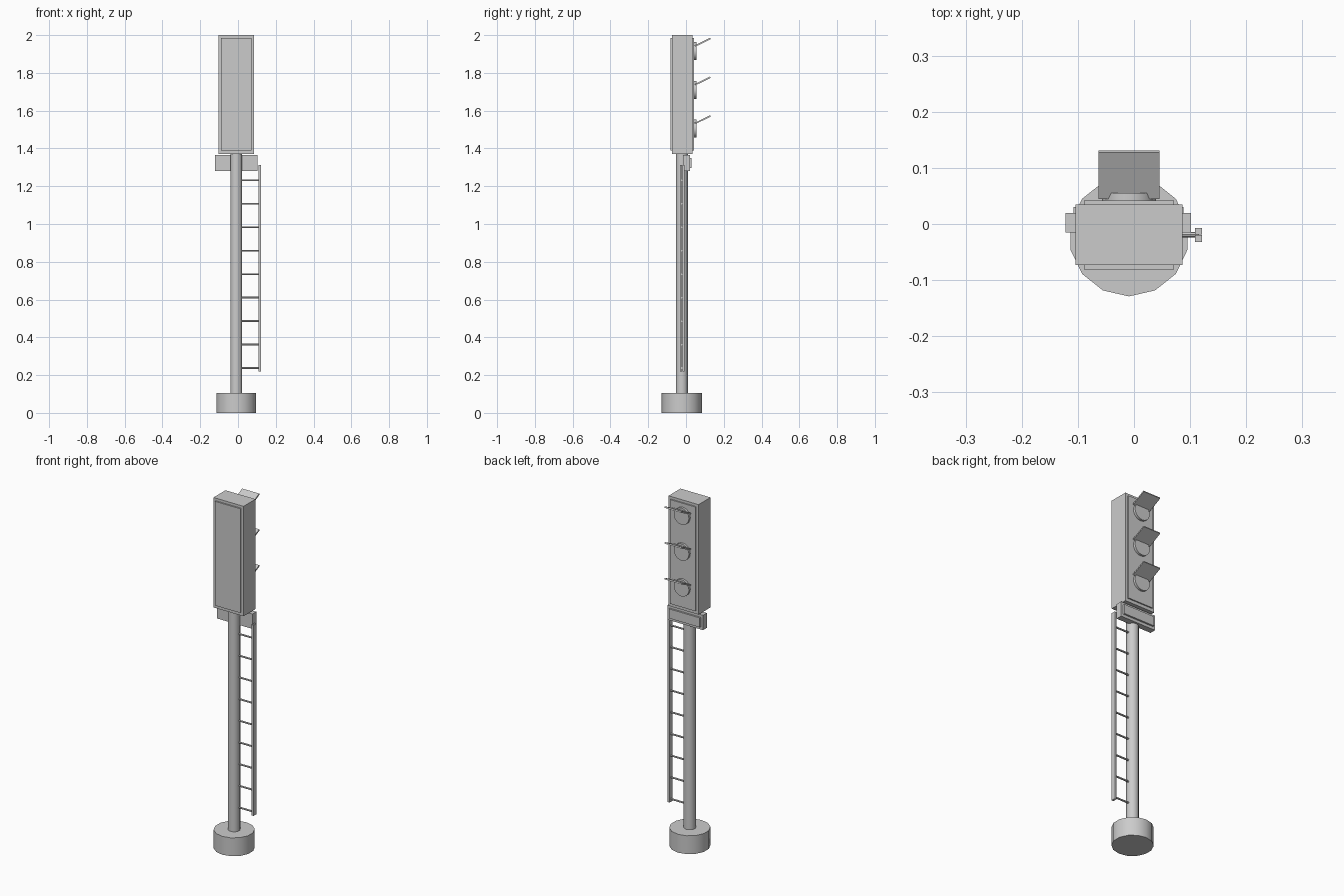
import bpy, bmesh, math
from mathutils import Matrix, Vector

if "Cube" in bpy.data.objects:
    bpy.data.objects.remove(bpy.data.objects["Cube"], do_unlink=True)

grey = bpy.data.materials.new("plain grey")
grey.use_nodes = True
colour = (0.6, 0.6, 0.6, 1)
grey.diffuse_color = colour
grey.node_tree.nodes["Principled BSDF"].inputs["Base Color"].default_value = colour

CX, CY = -0.009, -0.022   # pole axis


def finish(name, bm, smooth=False):
    mesh = bpy.data.meshes.new(name)
    bm.to_mesh(mesh)
    bm.free()
    mesh.materials.append(grey)
    obj = bpy.data.objects.new(name, mesh)
    bpy.context.collection.objects.link(obj)
    if smooth:
        bpy.ops.object.select_all(action="DESELECT")
        obj.select_set(True)
        bpy.context.view_layer.objects.active = obj
        bpy.ops.object.shade_smooth_by_angle(angle=math.radians(40))
    return obj


def box(name, low, high, tilt=0.0):
    low, high = Vector(low), Vector(high)
    bm = bmesh.new()
    bmesh.ops.create_cube(bm, size=1, matrix=Matrix.Diagonal((*(high - low), 1)))
    obj = finish(name, bm)
    obj.location = (low + high) / 2
    obj.rotation_euler.x = tilt
    return obj


def cylinder(name, start, end, radius, sides):
    start, end = Vector(start), Vector(end)
    axis = end - start
    turn = axis.to_track_quat("Z", "Y").to_matrix().to_4x4()
    bm = bmesh.new()
    bmesh.ops.create_cone(bm, cap_ends=True, segments=sides, radius1=radius,
                          radius2=radius, depth=axis.length,
                          matrix=Matrix.Translation((start + end) / 2) @ turn)
    return finish(name, bm, smooth=True)


# Foot and pole
cylinder("base", (CX, CY, 0), (CX, CY, 0.105), 0.107, 14)
cylinder("pole", (CX, CY, 0.1), (CX, CY, 1.38), 0.032, 14)

# Signal housing with raised panels front and back
box("housing", (-0.104, -0.073, 1.37), (0.086, 0.035, 2.0))
box("front_panel", (-0.089, -0.081, 1.388), (0.071, -0.07, 1.985))
box("back_panel", (-0.089, 0.03, 1.388), (0.071, 0.042, 1.985))

# Lamps with sloping visors
for i, z in enumerate((1.505, 1.71, 1.915)):
    cylinder(f"lamp_{i + 1}", (CX, 0.035, z), (CX, 0.055, z), 0.048, 20)
    box(f"visor_{i + 1}", (-0.063, 0.042, z + 0.043), (0.045, 0.134, z + 0.051),
        math.radians(26))

# Crossbar below the housing
box("crossbar", (-0.122, -0.015, 1.28), (0.102, 0.02, 1.365))
box("crossbar_plate", (-0.108, 0.015, 1.296), (0.088, 0.03, 1.35))

# Ladder on the pole: paired rails and rungs
for name, y in (("front_rail", -0.026), ("back_rail", -0.013)):
    box(name, (0.109, y - 0.006, 0.22), (0.121, y + 0.006, 1.312))
for i in range(9):
    z = 0.237 + i * 0.1243
    cylinder(f"rung_{i + 1}", (0.01, -0.019, z), (0.116, -0.019, z), 0.005, 8)
